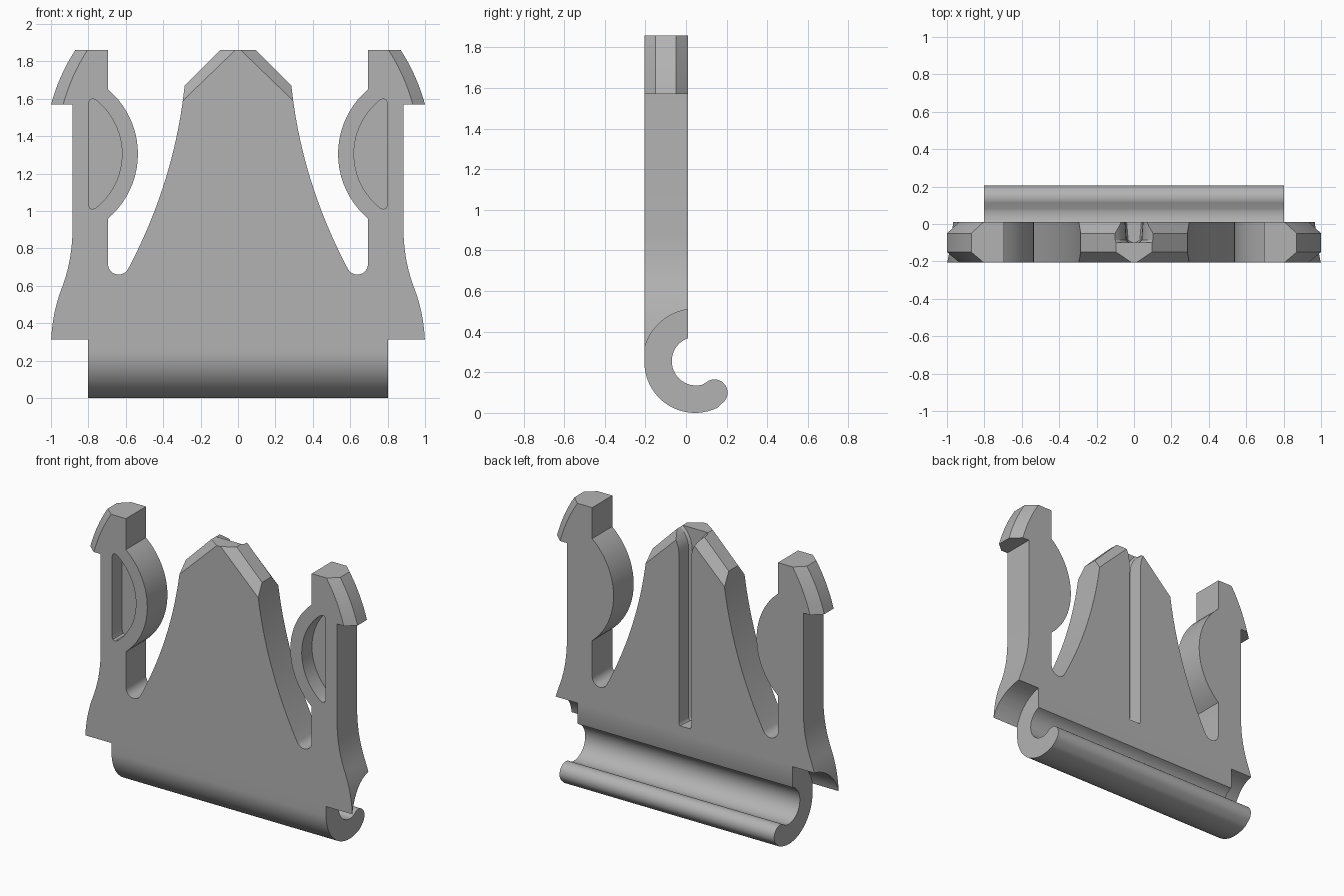
import bpy, bmesh
from math import cos, sin, radians

cube = bpy.data.objects.get("Cube")
if cube:
    bpy.data.objects.remove(cube, do_unlink=True)

grey = bpy.data.materials.new("plastic_grey")
grey.use_nodes = True
colour = (0.45, 0.45, 0.45, 1)
grey.diffuse_color = colour
grey.node_tree.nodes["Principled BSDF"].inputs["Base Color"].default_value = colour

FRONT, BACK = -0.205, 0.01


def loft(name, rings):
    """Solid through matching rings of points, closed at both ends."""
    bm = bmesh.new()
    loops = [[bm.verts.new(p) for p in ring] for ring in rings]
    for a, b in zip(loops, loops[1:]):
        for i in range(len(a)):
            j = (i + 1) % len(a)
            bm.faces.new((a[i], a[j], b[j], b[i]))
    bm.faces.new(loops[0])
    bm.faces.new(loops[-1])
    bmesh.ops.recalc_face_normals(bm, faces=bm.faces)
    mesh = bpy.data.meshes.new(name)
    bm.to_mesh(mesh)
    bm.free()
    mesh.materials.append(grey)
    obj = bpy.data.objects.new(name, mesh)
    bpy.context.collection.objects.link(obj)
    return obj


def arc(cx, cy, r, start, end, n):
    angles = [radians(start + (end - start) * i / n) for i in range(n + 1)]
    return [(cx + r * cos(t), cy + r * sin(t)) for t in angles]


def bend(a, b, c, n=10):
    """Quadratic curve from a to c, pulled towards b."""
    ts = [i / n for i in range(n + 1)]
    return [tuple((1 - t) ** 2 * p + 2 * t * (1 - t) * q + t * t * r
                  for p, q, r in zip(a, b, c)) for t in ts]


def at_y(points, y):
    return [(x, y, z) for x, z in points]


def along_x(points, half):
    return [[(x, y, z) for y, z in points] for x in (-half, half)]


def mirrored(half):
    return half + [(-x, z) for x, z in reversed(half)]


def combine(target, other, operation):
    mod = target.modifiers.new(operation.lower(), "BOOLEAN")
    mod.operation, mod.solver, mod.object = operation, "EXACT", other
    bpy.context.view_layer.objects.active = target
    bpy.ops.object.modifier_apply(modifier=mod.name)
    bpy.data.objects.remove(other, do_unlink=True)


def plate_outline(chamfered):
    # Pointed centre tongue
    tip = [(0.015, 1.86), (0.295, 1.59)] if chamfered else [(0.095, 1.86), (0.285, 1.67)]
    flank = bend((0.297, 1.575), (0.362, 1.117), (0.587, 0.691), 14)
    # Slot beside it, then the bulge on the arm
    slot = arc(0.638, 0.717, 0.057, 215, 360, 10)
    bulge = arc(0.987, 1.305, 0.452, 229.8, 130.2, 20)
    # Barbed arm end
    inset = 0.065 if chamfered else 0
    barb = [(x - inset, z) for x, z in bend((0.87, 1.86), (0.955, 1.73), (1, 1.57), 8)]
    # Waist flaring out to the foot
    waist = bend((0.885, 0.88), (0.89, 0.72), (0.945, 0.58), 8)
    foot = bend((0.945, 0.58), (0.995, 0.45), (1, 0.29), 8)[1:]
    return mirrored(tip + flank + slot + bulge + [(0.695, 1.86)] + barb
                    + [(0.885, 1.57)] + waist + foot)


# Main plate with chamfered tongue and barbs
clip = loft("clip_body", [at_y(plate_outline(c), y) for y, c in
                          ((FRONT, True), (-0.15, False), (-0.05, False), (BACK, True))])

# Round clearance under the feet
combine(clip, loft("foot_clearance", along_x(arc(0.045, 0.255, 0.257, 0, 354, 59), 1.1)),
        "DIFFERENCE")

# Blind pockets in the front of both arms
end = [(0.778, 0.295), (0.793, 0.288), (0.8, 0.268)]
pocket = (arc(0.987, 1.305, 0.367, 231.8, 128.2, 18)
          + [(x, 1.305 + z) for x, z in end]
          + [(x, 1.305 - z) for x, z in reversed(end)])
for side in (1, -1):
    shape = [(side * x, z) for x, z in pocket]
    combine(clip, loft("pocket_cutter", [at_y(shape, y) for y in (-0.25, -0.095)]),
            "DIFFERENCE")


# Guide groove down the back of the tongue, flared at the top
def groove(w):
    flare = bend((w, 1.72), (w, 1.81), (w + 0.08, 1.87), 6)
    return mirrored(arc(0, 0.585, w, -85, 0, 8) + flare)


combine(clip, loft("groove_cutter", [at_y(groove(w), y) for w, y in
                                     ((0.025, -0.1), (0.04, -0.085), (0.048, 0.03))]),
        "DIFFERENCE")

# Hooked lower rail
hook = ([(BACK, 0.56), (FRONT, 0.56)]
        + arc(0.045, 0.25, 0.25, 180, 296, 28)
        + arc(0.14, 0.1, 0.065, -55, 115, 14)
        + arc(0.05, 0.255, 0.12, 285, 110, 24)
        + [(BACK, 0.37)])
combine(clip, loft("hook_rail", along_x(hook, 0.803)), "UNION")

# Smooth curves, crisp edges
bpy.ops.object.select_all(action="DESELECT")
clip.select_set(True)
bpy.context.view_layer.objects.active = clip
bpy.ops.object.shade_smooth_by_angle(angle=radians(25))
